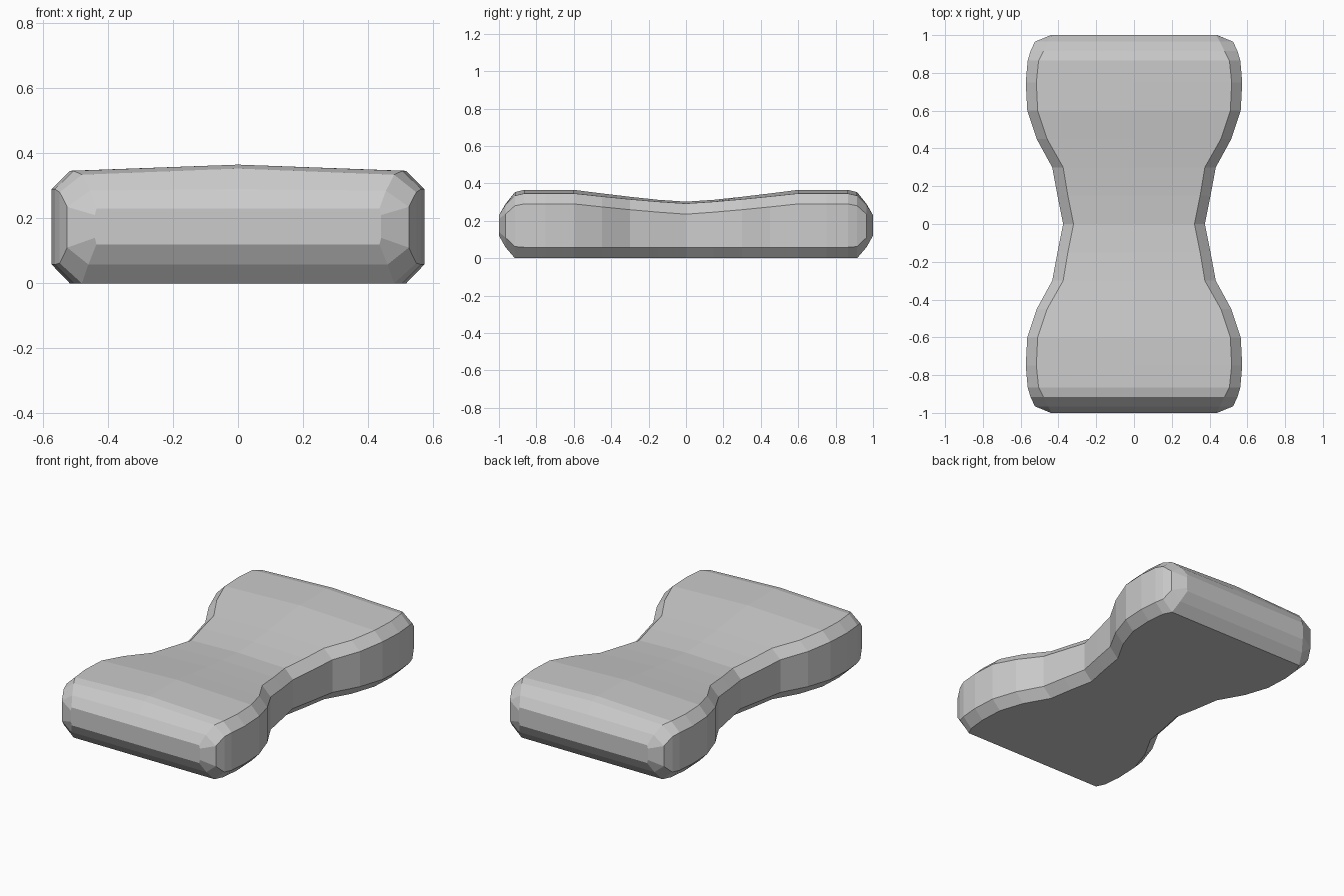
import bpy, bmesh

if "Cube" in bpy.data.objects:
    bpy.data.objects.remove(bpy.data.objects["Cube"])

# Half-profiles from waist to end:
# y, bottom half-width, side half-width, top half-width,
# bottom z, lower side z, upper side z, top edge z, top centre z
stations = [
    (0.00, .32, .375, .32, 0, .058, .235, .292, .302),
    (0.15, .35, .405, .35, 0, .058, .246, .302, .312),
    (0.30, .375, .433, .375, 0, .058, .259, .315, .328),
    (0.45, .46, .515, .46, 0, .058, .274, .330, .346),
    (0.60, .51, .565, .51, 0, .058, .290, .346, .365),
    (0.75, .517, .573, .517, 0, .058, .290, .346, .365),
    (0.865, .505, .563, .505, 0, .058, .290, .346, .365),
    (0.915, .48, .548, .48, 0, .062, .280, .334, .353),
    (0.965, .46, .525, .455, .058, .11, .235, .285, .290),
    (1.00, .435, .44, .435, .12, .14, .21, .23, .23),
]


def section(bm, y, s):
    """Ring of a chamfered slab with a slight crown on top."""
    b, w, t, zb, zl, zh, ze, zt = s[1:]
    half = [(b, zb), (w, zl), (w, zh), (t, ze)]
    ring = half + [(0, zt)] + [(-x, z) for x, z in reversed(half)]
    return [bm.verts.new((x, y, z)) for x, z in ring]


# Loft the sections along the length, mirrored about the waist
bm = bmesh.new()
rings = [section(bm, -s[0], s) for s in reversed(stations)]
rings += [section(bm, s[0], s) for s in stations[1:]]
for r0, r1 in zip(rings, rings[1:]):
    for i in range(len(r0)):
        j = (i + 1) % len(r0)
        bm.faces.new((r0[i], r0[j], r1[j], r1[i]))

# End caps
bm.faces.new(rings[0])
bm.faces.new(rings[-1])
bmesh.ops.recalc_face_normals(bm, faces=bm.faces)

mesh = bpy.data.meshes.new("waisted_pad")
bm.to_mesh(mesh)
bm.free()
obj = bpy.data.objects.new("waisted_pad", mesh)
bpy.context.collection.objects.link(obj)
